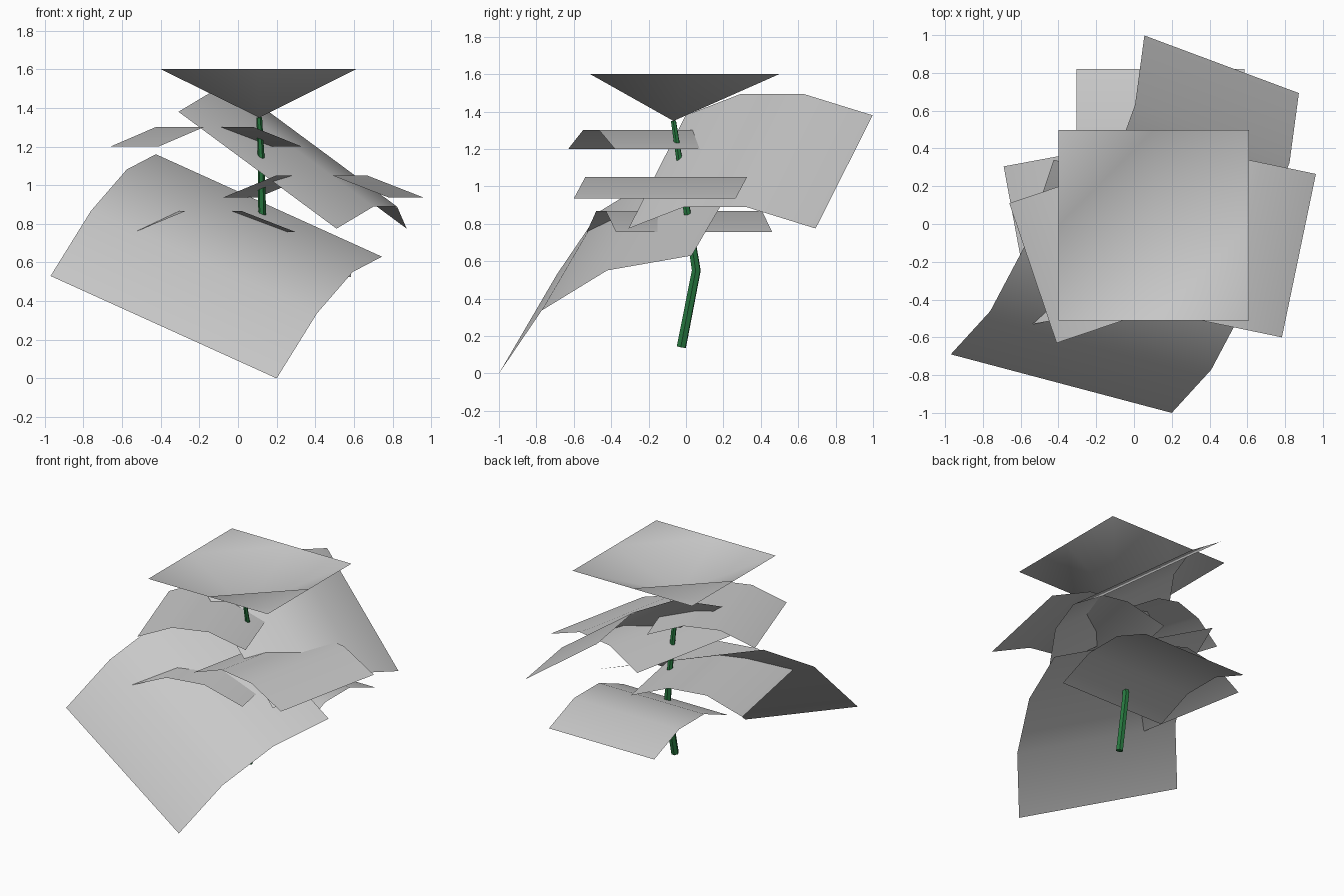
import bpy
import bmesh
from mathutils import Vector

cube = bpy.data.objects.get("Cube")
if cube:
    bpy.data.objects.remove(cube, do_unlink=True)


def material(name, rgb):
    mat = bpy.data.materials.new(name)
    mat.use_nodes = True
    mat.diffuse_color = (*rgb, 1)
    bsdf = next(n for n in mat.node_tree.nodes if n.type == 'BSDF_PRINCIPLED')
    bsdf.inputs["Base Color"].default_value = (*rgb, 1)
    bsdf.inputs["Roughness"].default_value = 0.9
    return mat


grey = material("leaf_grey", (0.58, 0.58, 0.58))
green = material("stem_green", (0.02, 0.19, 0.05))


def add_mesh(name, bm, mat):
    mesh = bpy.data.meshes.new(name)
    for face in bm.faces:
        face.smooth = True
    bm.to_mesh(mesh)
    bm.free()
    mesh.materials.append(mat)
    obj = bpy.data.objects.new(name, mesh)
    bpy.context.collection.objects.link(obj)
    return obj


def leaf(name, corner, along, across):
    """Square sheet arched along one direction and straight across the other."""
    corner, along, across = Vector(corner), Vector(along), Vector(across)
    rise = along.cross(across).normalized() * along.length * 0.13
    bm = bmesh.new()
    rows = []
    for t, h in ((0, 0), (0.32, 1), (0.66, 1), (1, 0)):
        p = corner + along * t + rise * h
        rows.append([bm.verts.new(p + across * s) for s in (0, 1)])
    for a, b in zip(rows, rows[1:]):
        bm.faces.new((a[0], b[0], b[1], a[1]))
    return add_mesh(name, bm, grey)


# Leaves, from the ground up
leaf("drooping_leaf", (0.2, -1.0, 0), (0.545, 1.03, 0.63), (-1.17, 0.31, 0.53))
leaf("lowest_back_leaf", (0.585, -0.07, 0.525), (0, 0.89, 0), (-0.89, 0, 0))
leaf("lower_leaf", (-0.535, -0.53, 0.757), (0.835, 0.155, 0), (-0.155, 0.835, 0))
leaf("middle_leaf", (-0.08, -0.42, 0.935), (0.863, -0.18, 0), (0.18, 0.865, 0))
leaf("tilted_back_leaf", (0.51, -0.307, 0.775), (0.363, 1.0, 0), (-0.818, 0.305, 0.605))
leaf("upper_leaf", (-0.41, -0.63, 1.2), (0.74, 0.25, 0), (-0.25, 0.74, 0))

# Flower head: square sheet with its middle pulled down to the stem
bm = bmesh.new()
grid = [[bm.verts.new((0.105 + 0.505 * i, -0.007 + 0.505 * j, 1.6))
         for j in (-1, 0, 1)] for i in (-1, 0, 1)]
grid[1][1].co = (0.11, -0.067, 1.35)
for i in range(2):
    for j in range(2):
        a, b = grid[i][j], grid[i + 1][j]
        c, d = grid[i + 1][j + 1], grid[i][j + 1]
        bm.faces.new((a, b, c))
        bm.faces.new((a, c, d))
add_mesh("flower_head", bm, grey)

# Stem: bent six-sided tube that thins towards the top
path = [(0.11, -0.025, 0.14, 1.0), (0.12, 0.055, 0.55, 0.95),
        (0.125, 0.005, 0.87, 0.75), (0.12, -0.035, 1.14, 0.65),
        (0.11, -0.067, 1.35, 0.55)]
curve = bpy.data.curves.new("stem", 'CURVE')
curve.dimensions = '3D'
curve.bevel_depth = 0.027
curve.bevel_resolution = 1
curve.use_fill_caps = True
spline = curve.splines.new('POLY')
spline.points.add(len(path) - 1)
for point, (x, y, z, r) in zip(spline.points, path):
    point.co = (x, y, z, 1)
    point.radius = r
curve.materials.append(green)
stem = bpy.data.objects.new("stem", curve)
bpy.context.collection.objects.link(stem)
bpy.ops.object.select_all(action='DESELECT')
stem.select_set(True)
bpy.context.view_layer.objects.active = stem
bpy.ops.object.convert(target='MESH')
bpy.ops.object.shade_smooth_by_angle()
